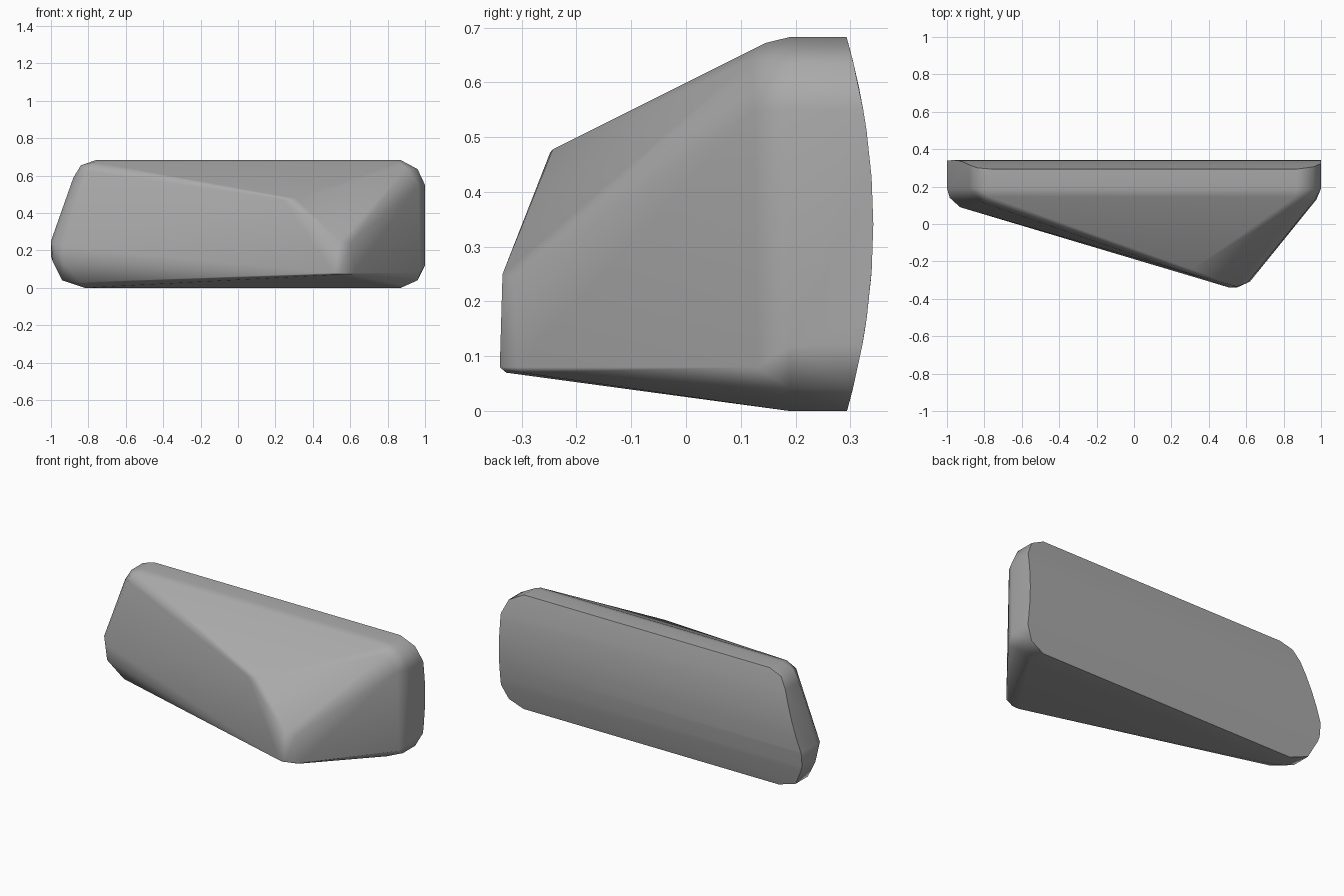
import bpy, bmesh, math

cube = bpy.data.objects.get("Cube")
if cube:
    bpy.data.objects.remove(cube, do_unlink=True)

stone = bpy.data.materials.new("stone grey")
stone.use_nodes = True
colour = (0.4, 0.4, 0.4, 1)
stone.diffuse_color = colour
stone.node_tree.nodes["Principled BSDF"].inputs["Base Color"].default_value = colour

# Outline of the slab in x and z
outline = [(.87, .683), (.96, .635), (1, .55), (1, .12), (.96, .04), (.87, 0),
           (-.82, 0), (-.94, .04), (-.99, .14), (-1, .25), (-.88, .59),
           (-.84, .655), (-.76, .683)]


def back_y(z):
    return .342 - .048 * ((z - .34) / .34) ** 2


points = [(x, .19, z) for x, z in outline]
points += [(x, back_y(z), z) for x, z in outline]
# Gently bowed back
for i in range(1, 8):
    z = .683 * i / 8
    left = -1 + max(0, z - .25) * .353
    if z > .13 and z < .58:
        points += [(1, back_y(z), z), (left, back_y(z), z)]

# Rounded shoulder ahead of the slab
points += [(-.77, .145, .672), (.86, .145, .672), (-.81, .115, .625),
           (.9, .12, .64), (.965, .125, .55), (.975, .13, .08),
           (-.985, .14, .24), (-.93, .09, .22), (-.93, .09, .13),
           (-.84, .12, .03), (.88, .15, .015)]
# Ridge, nose and lower lip
points += [(.24, -.248, .472), (.31, -.243, .478), (.55, -.335, .25),
           (.605, -.315, .24), (.51, -.34, .08), (.55, -.34, .08),
           (.62, -.308, .08), (.52, -.328, .07), (.61, -.3, .07)]

bm = bmesh.new()
for p in points:
    bm.verts.new(p)
hull = bmesh.ops.convex_hull(bm, input=bm.verts)
loose = [v for v in bm.verts if not v.link_faces]
bmesh.ops.delete(bm, geom=loose, context='VERTS')
bmesh.ops.dissolve_limit(bm, angle_limit=math.radians(1.5), verts=bm.verts, edges=bm.edges)
bmesh.ops.recalc_face_normals(bm, faces=bm.faces)
mesh = bpy.data.meshes.new("rock")
bm.to_mesh(mesh)
bm.free()
mesh.materials.append(stone)
rock = bpy.data.objects.new("rock", mesh)
bpy.context.collection.objects.link(rock)

# Narrow worn edges, smooth between broad flat facets
bpy.context.view_layer.objects.active = rock
rock.select_set(True)
bpy.ops.object.shade_smooth_by_angle(angle=math.radians(50))
weighted = rock.modifiers.new("facet normals", 'WEIGHTED_NORMAL')
weighted.keep_sharp = True
